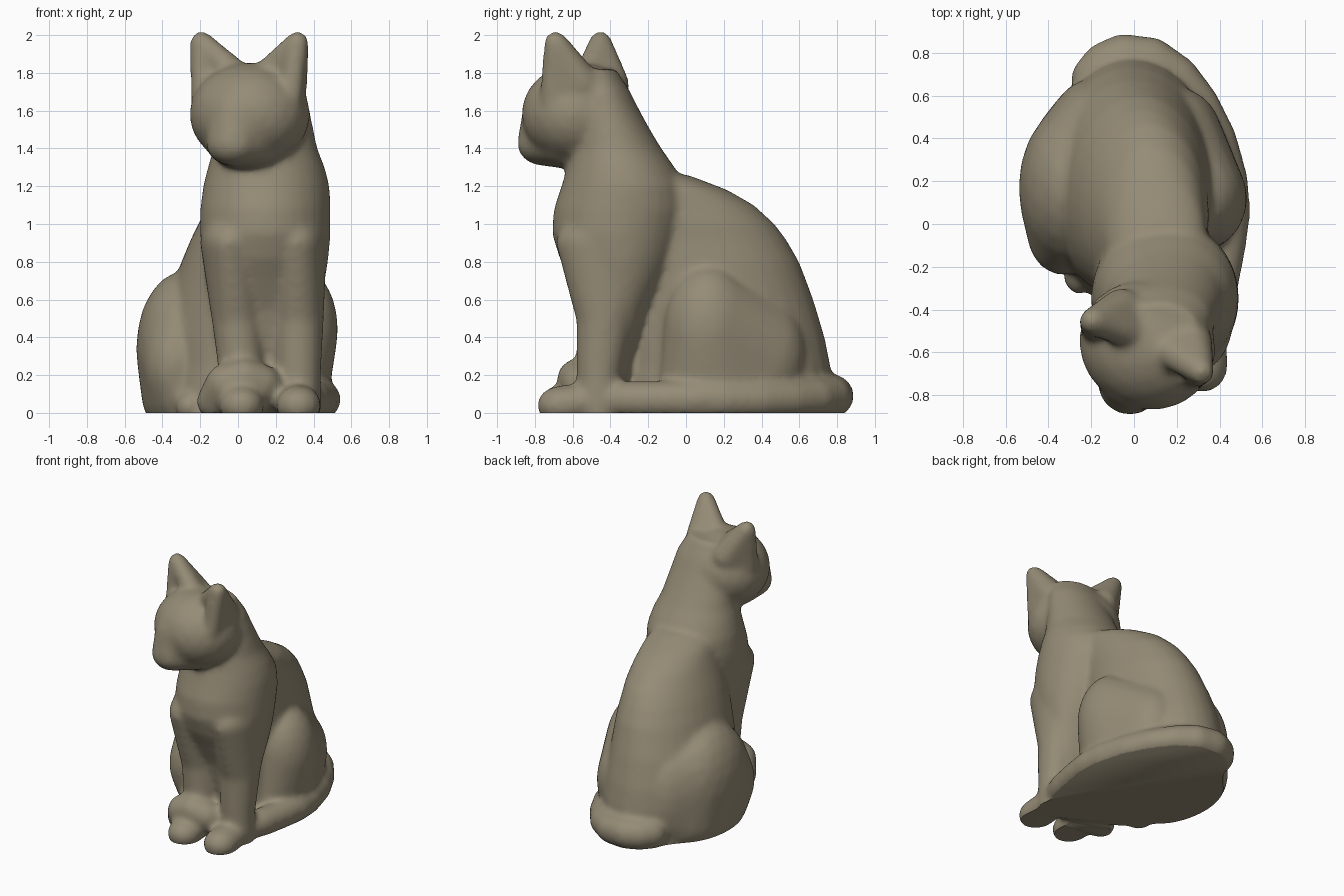
import bpy, bmesh, math
from mathutils import Vector, Matrix

if "Cube" in bpy.data.objects:
    bpy.data.objects.remove(bpy.data.objects["Cube"], do_unlink=True)

clay = bmesh.new()          # all volumes gather here and are fused at the end


def add(part):
    bmesh.ops.recalc_face_normals(part, faces=part.faces)
    tmp = bpy.data.meshes.new("tmp")
    part.to_mesh(tmp)
    part.free()
    clay.from_mesh(tmp)
    bpy.data.meshes.remove(tmp)


def hull(*balls, frame=Matrix()):
    """Convex skin round balls given as (x, y, z, r) or (x, y, z, rx, ry, rz)."""
    src, part = bmesh.new(), bmesh.new()
    bmesh.ops.create_icosphere(src, subdivisions=3, radius=1)
    for b in balls:
        r = b[3:] if len(b) == 6 else (b[3],) * 3
        for v in src.verts:
            part.verts.new(frame @ Vector([b[i] + v.co[i] * r[i] for i in range(3)]))
    src.free()
    bmesh.ops.convex_hull(part, input=part.verts)
    loose = [v for v in part.verts if not v.link_faces]
    bmesh.ops.delete(part, geom=loose, context='VERTS')
    add(part)


def chain(balls):
    for a, b in zip(balls, balls[1:]):
        hull(a, b)


def loft(sections, n=32):
    """Stack of ellipses given as (z, x min, x max, y min, y max)."""
    part = bmesh.new()
    rings = []
    for z, x0, x1, y0, y1 in sections:
        rings.append([part.verts.new(((x0 + x1) / 2 + (x1 - x0) / 2 * math.cos(t),
                                      (y0 + y1) / 2 + (y1 - y0) / 2 * math.sin(t), z))
                      for t in (2 * math.pi * i / n for i in range(n))])
    for a, b in zip(rings, rings[1:]):
        for i in range(n):
            j = (i + 1) % n
            part.faces.new((a[i], a[j], b[j], b[i]))
    part.faces.new(rings[0][::-1])
    part.faces.new(rings[-1])
    add(part)


# Rump and sloping back
loft([(-.1, -.42, .41, -.42, .77), (.25, -.42, .4, -.36, .765), (.4, -.41, .39, -.36, .735),
      (.6, -.37, .37, -.36, .675), (.8, -.30, .36, -.38, .6), (.92, -.25, .35, -.39, .53),
      (1, -.21, .35, -.4, .47), (1.1, -.16, .34, -.4, .36), (1.18, -.12, .34, -.4, .22),
      (1.23, -.08, .33, -.4, .09), (1.26, -.04, .31, -.4, .01)])

# Chest, shoulders and neck
loft([(-.1, 0, .34, -.48, -.35), (.3, -.04, .38, -.48, -.28), (.55, -.12, .43, -.54, -.18),
      (.7, -.17, .46, -.61, -.1), (.82, -.19, .48, -.67, -.05), (.95, -.2, .49, -.71, -.01),
      (1.08, -.2, .49, -.7, .02), (1.2, -.185, .485, -.66, 0), (1.3, -.16, .46, -.63, -.06),
      (1.4, -.13, .42, -.61, -.13), (1.5, -.12, .4, -.6, -.19), (1.6, -.11, .38, -.6, -.245),
      (1.7, -.1, .36, -.6, -.295), (1.82, -.06, .3, -.62, -.37)])

# Haunches
hull((.32, .12, .44, .21, .24, .34), (.2, .38, .3, .22, .26, .32), (.3, .15, .1, .18, .3, .2))
hull((-.29, .17, .34, .25, .38, .41), (-.29, .18, .08, .22, .4, .2),
     (-.33, -.04, .25, .17, .2, .26), (-.19, .46, .25, .2, .22, .4))
hull((-.26, -.24, .03, .07, .09, .08))

# Front legs, widening into the shoulders
for top, knee, foot in ((.31, .32, .32), (-.04, -.005, .02)):
    chain([(top, -.41, .9, .16, .28, .16), (knee, -.43, .5, .135, .15, .14),
           (foot, -.46, .2, .12), (foot, -.46, .02, .12)])

# Front paws
for x in (.32, .02):
    hull((x, -.66, .04, .12, .13, .105), (x, -.5, .06, .11, .12, .1))

# Tail wrapped along the left side, with its tip curled over the right paw
chain([(-.18, .68, .09, .115), (-.13, .74, .09, .115), (-.05, .775, .09, .115),
       (.08, .765, .085, .11), (.2, .685, .08, .105), (.3, .56, .075, .1), (.38, .4, .07, .1),
       (.43, .2, .07, .105), (.44, .05, .07, .105), (.425, -.1, .07, .1), (.39, -.28, .07, .1),
       (.33, -.46, .07, .09)])
chain([(-.12, -.5, .06, .1), (-.06, -.56, .15, .115), (.03, -.57, .175, .115),
       (.12, -.55, .15, .11), (.18, -.5, .1, .1)])

# Head, turned towards the right
head = Matrix.Translation((.075, -.54, 0)) @ Matrix.Rotation(math.radians(-25), 4, 'Z')
hull((0, -.03, 1.58, .325, .3, .275), frame=head)
hull((0, -.25, 1.425, .14, .125, .115), (0, -.08, 1.42, .22, .16, .13),
     (0, -.18, 1.6, .17, .16, .12), frame=head)

# Ears: two walls meeting at the back leave a hollow in front
for s in (-1, 1):
    tip = (s * .28, -.035, 1.96, .062)
    back = (s * .18, .07, 1.74, .1)
    hull(tip, back, (s * .08, -.01, 1.78, .08), frame=head)
    hull(tip, back, (s * .255, -.07, 1.66, .065), frame=head)

# Fuse and soften the volumes
mesh = bpy.data.meshes.new("seated_cat")
clay.to_mesh(mesh)
clay.free()
cat = bpy.data.objects.new("seated_cat", mesh)
bpy.context.collection.objects.link(cat)
remesh = cat.modifiers.new("fuse", 'REMESH')
remesh.mode = 'VOXEL'
remesh.voxel_size = .018
soften = cat.modifiers.new("soften", 'SMOOTH')
soften.factor = .5
soften.iterations = 14
graph = bpy.context.evaluated_depsgraph_get()
fused = bpy.data.meshes.new_from_object(cat.evaluated_get(graph))
cat.modifiers.clear()
cat.data = fused
bpy.data.meshes.remove(mesh)
fused.name = "seated_cat"

# Flat underside
bm = bmesh.new()
bm.from_mesh(fused)
cut = bmesh.ops.bisect_plane(bm, geom=bm.verts[:] + bm.edges[:] + bm.faces[:],
                             plane_co=(0, 0, 0), plane_no=(0, 0, 1), clear_inner=True)
rim = [e for e in cut["geom_cut"] if isinstance(e, bmesh.types.BMEdge)]
bmesh.ops.holes_fill(bm, edges=rim, sides=0)
bmesh.ops.recalc_face_normals(bm, faces=bm.faces)
bm.to_mesh(fused)
bm.free()

# Colour and shading
stone = bpy.data.materials.new("warm_stone")
stone.use_nodes = True
colour = (.30, .26, .18, 1)
stone.diffuse_color = colour
bsdf = next(n for n in stone.node_tree.nodes if n.type == 'BSDF_PRINCIPLED')
bsdf.inputs["Base Color"].default_value = colour
fused.materials.clear()
fused.materials.append(stone)
bpy.ops.object.select_all(action='DESELECT')
cat.select_set(True)
bpy.context.view_layer.objects.active = cat
bpy.ops.object.shade_smooth_by_angle(angle=math.radians(50))
